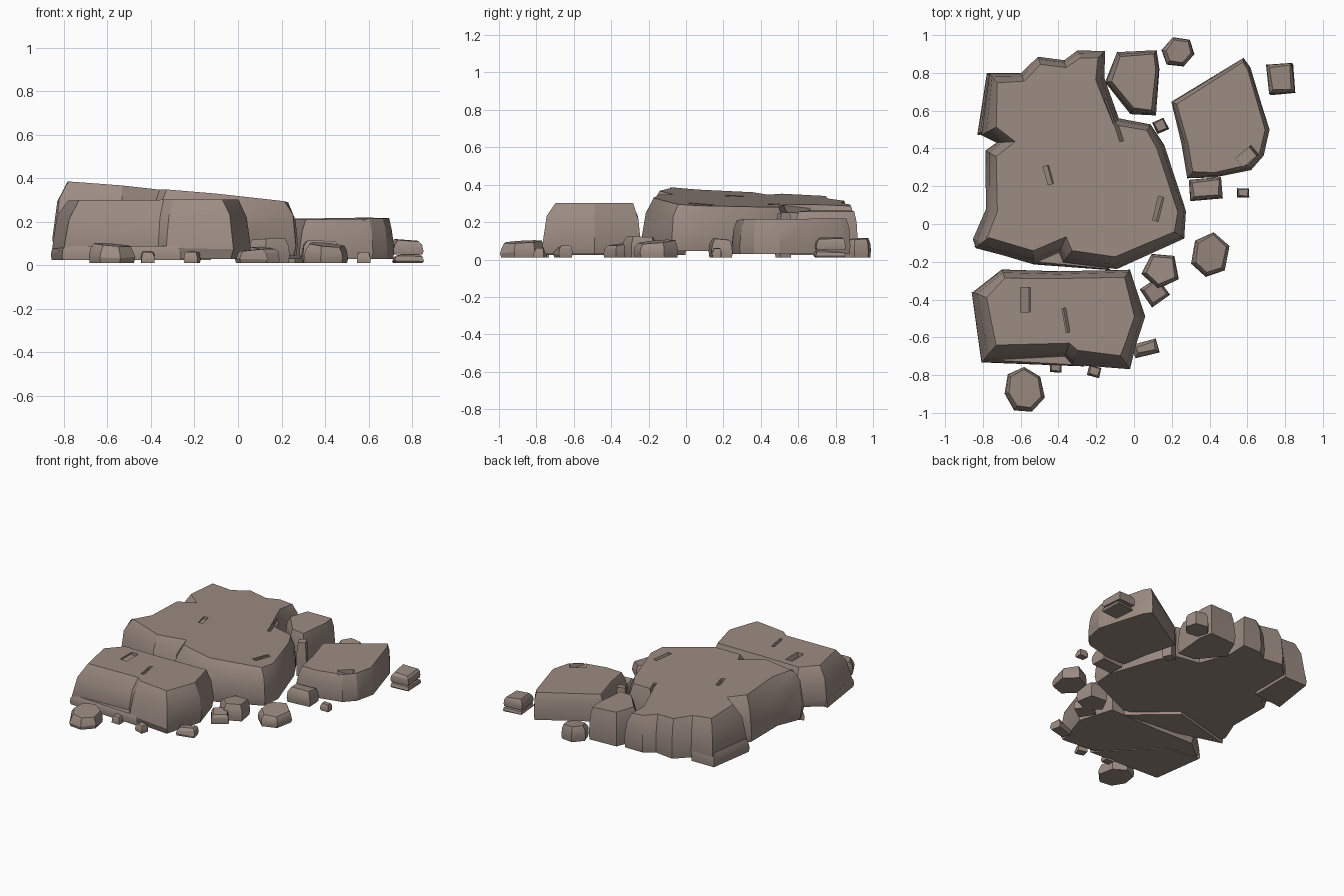
import bpy, bmesh, math, random
from mathutils import Vector, Matrix

if "Cube" in bpy.data.objects:
    bpy.data.objects.remove(bpy.data.objects["Cube"])

random.seed(4)
stone = bpy.data.materials.new("brown_grey_stone")
stone.diffuse_color = (0.33, 0.26, 0.225, 1)
stone.use_nodes = True
stone.node_tree.nodes["Principled BSDF"].inputs["Base Color"].default_value = stone.diffuse_color

WALL = [(0, .25), (.2, 0), (.72, .3), (1, 1)]      # (height share, inset share)
CHIP = [(0, .3), (.3, 0), (.7, .25), (1, 1)]


def rock(name, pts, z0, top, profile=WALL, inset=.05, jitter=.006):
    """Loft an outline upwards to a sloping top; top = (height, x slope, y slope)."""
    P = [Vector(p) for p in pts]
    if sum(P[i - 1].cross(P[i]) for i in range(len(P))) < 0:
        P.reverse()
    n = len(P)
    inward = []
    for i in range(n):
        d1, d2 = (P[i] - P[i - 1]).normalized(), (P[(i + 1) % n] - P[i]).normalized()
        n1, n2 = Vector((-d1.y, d1.x)), Vector((-d2.y, d2.x))
        m = (n1 + n2).normalized()
        # sides facing left and front lean more than those facing right and back
        lean = 1 + .4 * max(m.x, 0) + .3 * m.y
        inward.append(m * lean / max(.7, m.dot(n1)))
    bm = bmesh.new()
    rings = []
    for f, s in profile:
        ring = []
        for p, w in zip(P, inward):
            q = p + w * inset * s
            z = z0 + f * (top[0] + top[1] * q.x + top[2] * q.y - z0)
            if 0 < f < 1:
                z += random.uniform(-2, 2) * jitter
                q = q + w * random.uniform(0, jitter)
            ring.append(bm.verts.new((q.x, q.y, z)))
        rings.append(ring)
    for a, b in zip(rings, rings[1:]):
        for i in range(n):
            j = (i + 1) % n
            bm.faces.new((a[i], a[j], b[j], b[i]))
    bm.faces.new(rings[0][::-1])
    bm.faces.new(rings[-1])
    bmesh.ops.recalc_face_normals(bm, faces=bm.faces)
    me = bpy.data.meshes.new(name)
    bm.to_mesh(me)
    bm.free()
    me.materials.append(stone)
    ob = bpy.data.objects.new(name, me)
    bpy.context.collection.objects.link(ob)
    return ob


def loose_stone(name, x, y, rx, ry, turn, sides, z1, z0=.012):
    """Small irregular stone grown from a turned polygon."""
    grow = 1.41 if sides == 4 else 1.08
    t, pts = math.radians(turn), []
    for k in range(sides):
        a = (k + .5) * math.tau / sides
        r = grow * random.uniform(.93, 1.04)
        u, v = rx * r * math.cos(a), ry * r * math.sin(a)
        pts.append((x + u * math.cos(t) - v * math.sin(t), y + u * math.sin(t) + v * math.cos(t)))
    sx, sy = random.uniform(-.1, .1), random.uniform(-.1, .1)
    rock(name, pts, z0, (z1 - sx * x - sy * y, sx, sy), CHIP, min(.018, rx * .25), .003)


def gouge(ob, loc, size, turn):
    """Cut a tilted box-shaped pit or crack into a rock."""
    bm = bmesh.new()
    mat = (Matrix.Translation(loc) @ Matrix.Rotation(math.radians(turn), 4, 'Z')
           @ Matrix.Rotation(math.radians(18), 4, 'Y') @ Matrix.Diagonal((*size, 1)))
    bmesh.ops.create_cube(bm, size=1, matrix=mat)
    me = bpy.data.meshes.new("gouge_cutter")
    bm.to_mesh(me)
    bm.free()
    me.materials.append(stone)
    cut = bpy.data.objects.new("gouge_cutter", me)
    bpy.context.collection.objects.link(cut)
    cut.hide_render = True
    mod = ob.modifiers.new("gouge", 'BOOLEAN')
    mod.operation, mod.solver, mod.object = 'DIFFERENCE', 'EXACT', cut
    bpy.context.view_layer.objects.active = ob
    bpy.ops.object.modifier_apply(modifier=mod.name)
    bpy.data.objects.remove(cut)


# Large main slab, sloping down to the right and back
main = rock("main_slab", [
    (-.77, .8), (-.6, .8), (-.51, .89), (-.37, .87), (-.3, .92), (-.15, .92), (-.155, .77),
    (-.08, .56), (.09, .53), (.16, .42), (.28, .07), (.27, -.08), (-.09, -.24), (-.38, -.21),
    (-.4, -.16), (-.53, -.21), (-.84, -.13), (-.855, -.08), (-.79, .08), (-.79, .39),
    (-.73, .43), (-.81, .47)], .045, (.312, -.09, -.05), WALL, .05)
gouge(main, (-.45, .26, .35), (.03, .1, .06), 15)
gouge(main, (.13, .08, .3), (.03, .13, .06), -15)
gouge(main, (-.11, .55, .27), (.02, .24, .16), 18)

# Front block made of two lobes with a crack between
front = rock("front_block", [
    (-.7, -.24), (-.4, -.25), (-.02, -.24), (.06, -.49), (.01, -.65), (-.02, -.77),
    (-.33, -.745), (-.37, -.71), (-.8, -.725), (-.855, -.36)], .03, (.3, .005, -.005), WALL, .055)
gouge(front, (-.57, -.4, .31), (.05, .13, .07), 0)
gouge(front, (-.36, -.51, .3), (.02, .13, .08), 10)

# Right block and the stub behind the main slab
right = rock("right_block", [
    (.19, .65), (.58, .88), (.62, .83), (.68, .63), (.72, .5), (.69, .36), (.62, .285),
    (.43, .24), (.28, .24), (.25, .42)], .03, (.205, .01, .01), WALL, .025)
gouge(right, (.6, .36, .22), (.1, .06, .06), 40)
rock("back_stub", [(-.09, .91), (.12, .92), (.14, .82), (.12, .57), (-.02, .58), (-.16, .75)],
     .03, (.26, -.03, 0), WALL, .025)

# Ledges showing at the foot of the slabs
for name, pts, h in [
        ("main_left_ledge", [(-.78, .8), (-.83, .47), (-.6, .5), (-.6, .8)], .12),
        ("main_front_ledge", [(-.85, -.12), (-.53, -.215), (-.12, -.245), (-.4, 0)], .1),
        ("front_block_ledge", [(-.86, -.36), (-.81, -.735), (-.26, -.755), (-.6, -.4)], .09)]:
    rock(name, pts, .025, (h, 0, 0), CHIP, .012, .002)

# Loose stones: centre, half sizes, turn, sides, height
loose_stone("back_stone", .235, .91, .09, .08, 20, 6, .11)
loose_stone("far_right_stone_lower", .78, .765, .07, .08, 5, 4, .045)
loose_stone("far_right_stone_upper", .775, .77, .07, .08, 5, 4, .115, .05)
loose_stone("right_foot_stone", .38, .185, .09, .06, 5, 4, .11)
loose_stone("right_pebble", .578, .165, .033, .026, 0, 4, .06)
loose_stone("gap_stone", .14, .52, .035, .035, 25, 4, .25)
loose_stone("side_stone", .4, -.165, .1, .12, -10, 6, .095)
loose_stone("corner_stone", .14, -.245, .1, .1, 10, 5, .12)
loose_stone("corner_stone_low", .11, -.36, .06, .06, 35, 4, .08)
loose_stone("front_right_stone", .06, -.66, .07, .04, 15, 4, .07)
loose_stone("front_left_stone", -.585, -.88, .105, .12, 10, 7, .095)
for i, (x, y) in enumerate([(-.415, -.76), (-.21, -.78)]):
    loose_stone(f"front_pebble_{i + 1}", x, y, .035, .03, -15 * i, 4, .062)

# Soft shading across shallow angles, crisp edges elsewhere
for ob in bpy.context.scene.objects:
    ob.select_set(True)
bpy.context.view_layer.objects.active = main
bpy.ops.object.shade_smooth_by_angle(angle=math.radians(28))
